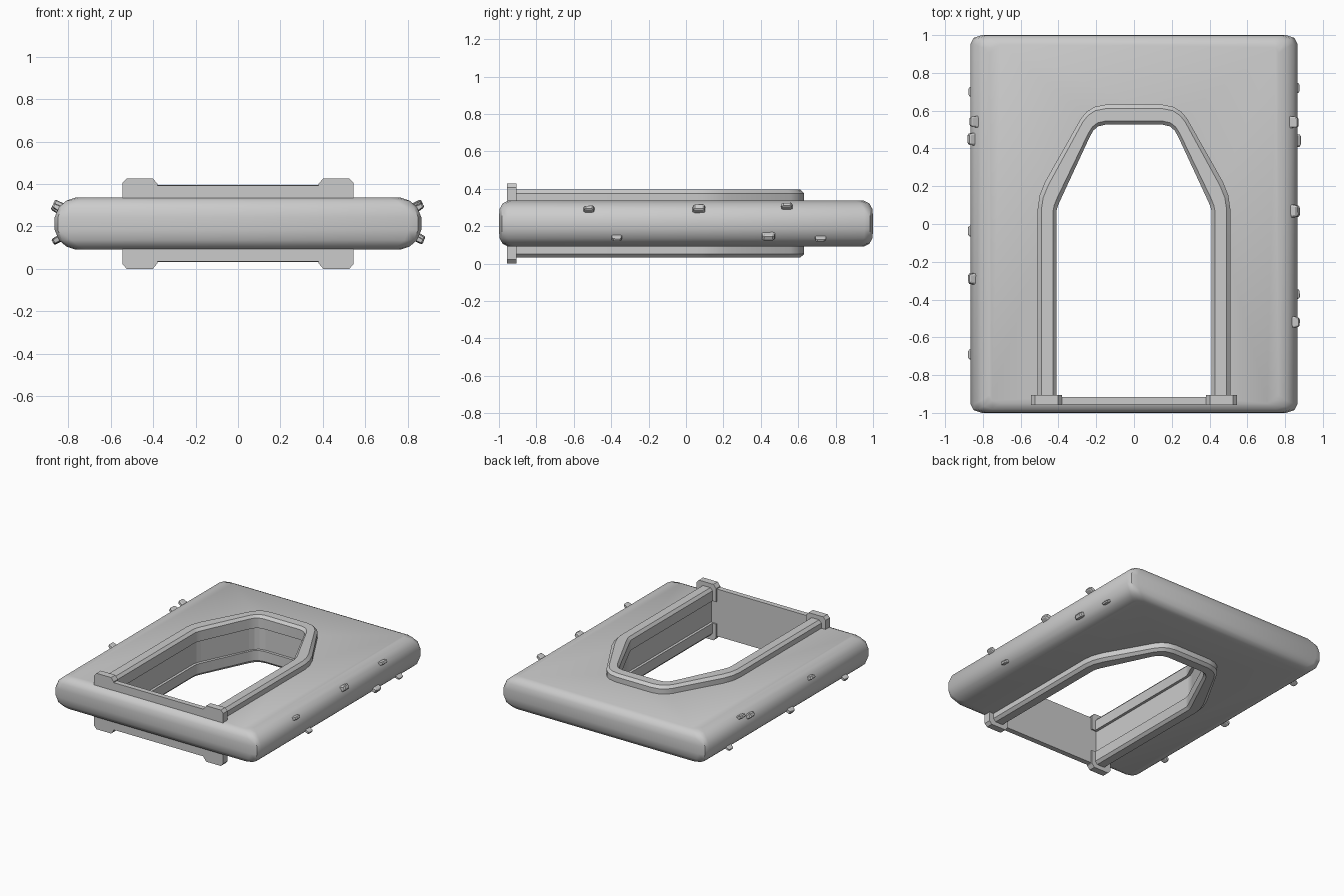
import bpy, bmesh, random
from mathutils import Matrix

if "Cube" in bpy.data.objects:
    bpy.data.objects.remove(bpy.data.objects["Cube"])

MID = 0.2135  # height of the symmetry plane
random.seed(4)

grey = bpy.data.materials.new("stone grey")
grey.diffuse_color = (0.6, 0.6, 0.6, 1)
grey.use_nodes = True
grey.node_tree.nodes["Principled BSDF"].inputs["Base Color"].default_value = grey.diffuse_color


def make(name, bm, smooth=None):
    bmesh.ops.recalc_face_normals(bm, faces=bm.faces)
    me = bpy.data.meshes.new(name)
    bm.to_mesh(me)
    bm.free()
    me.materials.append(grey)
    ob = bpy.data.objects.new(name, me)
    bpy.context.collection.objects.link(ob)
    if smooth:
        bpy.ops.object.select_all(action='DESELECT')
        ob.select_set(True)
        bpy.context.view_layer.objects.active = ob
        bpy.ops.object.shade_smooth_by_angle(angle=smooth)
    return ob


def loft(bm, rings, closed=True):
    """Skin closed rings of points and cap both ends."""
    vs = [[bm.verts.new(p) for p in r] for r in rings]
    n = len(vs[0])
    for a, b in zip(vs, vs[1:]):
        for i in range(n):
            j = (i + 1) % n
            bm.faces.new((a[i], a[j], b[j], b[i]))
    bm.faces.new(vs[0][::-1])
    bm.faces.new(vs[-1])


def both_sides(half):
    """Complete a right-hand outline with its mirror image."""
    return half + [(-x, y) for x, y in reversed(half)]


# Slab with rounded rim: half width, half length, height from middle
half_rim = [(0.765, 0.95, 0.123), (0.81, 0.98, 0.108),
            (0.845, 0.997, 0.078), (0.865, 1.0, 0.03)]
rim = half_rim + [(w, l, -h) for w, l, h in reversed(half_rim)]
rings = []
for w, l, h in rim:
    corner = [(w, l - 0.045), (w - 0.015, l - 0.015), (w - 0.06, l)]
    right = [(x, -y) for x, y in reversed(corner)] + corner
    rings.append([(x, y, MID + h) for x, y in both_sides(right)])
bm = bmesh.new()
loft(bm, rings)
slab = make("wall_slab", bm, 0.75)

# Doorway outlines, right half from the sill to the top
outer = [(0.51, -0.92), (0.51, 0.08), (0.50, 0.15), (0.47, 0.225),
         (0.28, 0.56), (0.25, 0.595), (0.21, 0.62), (0.15, 0.632)]
inner = [(0.41, -0.92), (0.41, 0.07), (0.405, 0.09), (0.395, 0.115),
         (0.235, 0.46), (0.215, 0.495), (0.19, 0.517), (0.15, 0.526)]


def between(t):
    return both_sides([(a[0] + (b[0] - a[0]) * t, a[1] + (b[1] - a[1]) * t)
                       for a, b in zip(inner, outer)])


# Doorway opening through the slab
bm = bmesh.new()
hole = between(0.2)
loft(bm, [[(x, y, z) for x, y in hole] for z in (-0.3, 0.8)])
cutter = make("doorway_cutter", bm)
cutter.hide_render = True
cutter.hide_viewport = True
cut = slab.modifiers.new("doorway", 'BOOLEAN')
cut.operation = 'DIFFERENCE'
cut.solver = 'EXACT'
cut.object = cutter

# Raised door frame on each face: (position across width, height from middle)
section = [(0, 0.085), (0, 0.162), (0.18, 0.182),
           (0.8, 0.182), (1, 0.162), (1, 0.085)]
for name, s in (("upper", 1), ("lower", -1)):
    bm = bmesh.new()
    lines = [[(x, y, MID + s * h) for x, y in between(t)] for t, h in section]
    loft(bm, list(zip(*lines)))
    make(name + "_door_frame", bm, 0.5)

# Sill plate across the foot of the doorway
bm = bmesh.new()
bmesh.ops.create_cube(bm, size=1, matrix=Matrix.Translation((0, -0.936, MID))
                      @ Matrix.Diagonal((0.84, 0.04, 0.36, 1)))
make("door_sill", bm)

# Foot blocks at the frame ends
block = [(0.38, 0.085), (0.38, 0.187), (0.402, 0.2135),
         (0.525, 0.2135), (0.545, 0.192), (0.545, 0.085)]
for name, s in (("upper", 1), ("lower", -1)):
    for side, m in (("right", 1), ("left", -1)):
        bm = bmesh.new()
        loft(bm, [[(m * x, y, MID + s * h) for x, h in block]
                  for y in (-0.957, -0.905)])
        make(f"{name}_{side}_foot_block", bm)

# Small stones set in the long edges: side, y, z, length, height
stones = [(1, -0.52, 0.287, 0.065, 0.032), (1, 0.07, 0.29, 0.075, 0.045),
          (1, 0.54, 0.303, 0.065, 0.03), (1, -0.37, 0.14, 0.06, 0.03),
          (1, 0.44, 0.15, 0.075, 0.04), (1, 0.72, 0.137, 0.065, 0.025),
          (-1, 0.54, 0.303, 0.065, 0.03), (-1, 0.45, 0.28, 0.075, 0.04),
          (-1, -0.29, 0.287, 0.065, 0.032), (-1, -0.04, 0.14, 0.07, 0.035),
          (-1, -0.69, 0.14, 0.06, 0.03), (-1, 0.70, 0.137, 0.065, 0.025)]
for i, (s, y, z, length, height) in enumerate(stones):
    x = 0.865 - 0.4 * max(0, abs(z - MID) - 0.03)
    tilt = 0.5 if z > MID else -0.5
    bm = bmesh.new()
    bmesh.ops.create_cube(bm, size=1)
    for v in bm.verts:  # uneven, narrower outer face
        if v.co.x > 0:
            v.co.y *= random.uniform(0.65, 0.9)
            v.co.z *= random.uniform(0.65, 0.9)
    bmesh.ops.bevel(bm, geom=bm.edges[:], offset=0.12, segments=1,
                    affect='EDGES')
    bm.transform(Matrix.Translation((s * x, y, z))
                 @ Matrix.Diagonal((s, 1, 1, 1))
                 @ Matrix.Rotation(-tilt, 4, 'Y')
                 @ Matrix.Diagonal((0.06, length, height, 1)))
    make(f"edge_stone_{i + 1}", bm)
